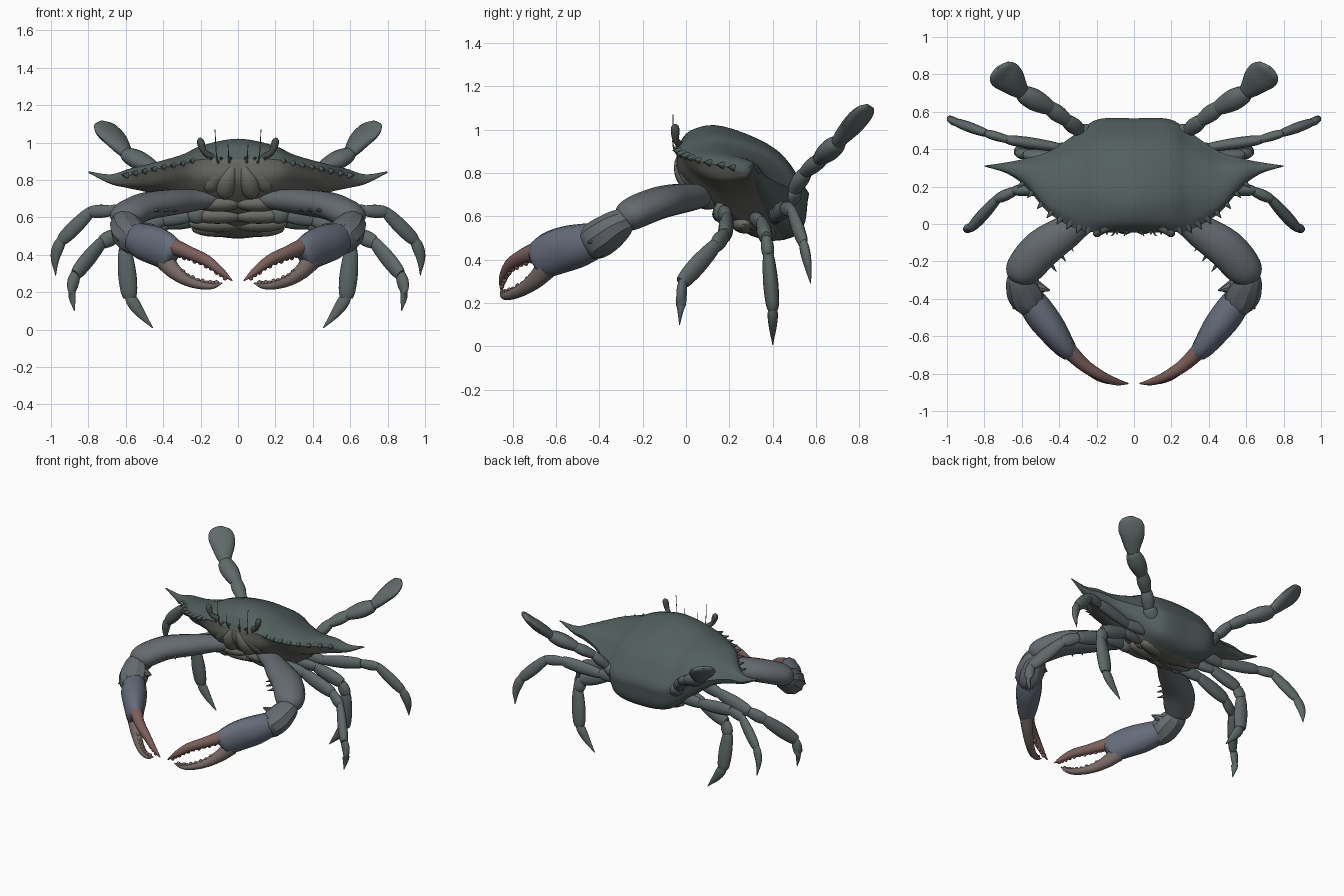
import bpy, bmesh, math
from mathutils import Vector, Matrix


def material(name, rgb):
    m = bpy.data.materials.new(name)
    m.diffuse_color = (*rgb, 1)
    return m


SHELL = material("shell_green", (0.085, 0.115, 0.11))
BELLY = material("belly_grey", (0.15, 0.15, 0.135))
LEG = material("leg_green", (0.115, 0.14, 0.14))
ARM = material("arm_blue_grey", (0.13, 0.145, 0.16))
PALM = material("palm_blue", (0.13, 0.15, 0.195))
TIP = material("finger_red", (0.20, 0.115, 0.105))
LOW = material("lower_finger_grey_red", (0.18, 0.14, 0.13))
DARK = material("eye_dark", (0.07, 0.08, 0.07))


def curve(pts, n):
    """Smooth curve through points of any dimension, n samples per span."""
    p = [tuple(2 * a - b for a, b in zip(pts[0], pts[1]))] + list(pts)
    p.append(tuple(2 * a - b for a, b in zip(pts[-1], pts[-2])))
    out = []
    for i in range(1, len(p) - 2):
        for k in range(n):
            t = k / n
            out.append(tuple(0.5 * (2 * b + (c - a) * t + (2 * a - 5 * b + 4 * c - d) * t * t
                                    + (3 * b - a - 3 * c + d) * t ** 3)
                             for a, b, c, d in zip(*p[i - 1:i + 3])))
    return out + [tuple(pts[-1])]


def finish(name, bm, mats, mirror=True, angle=50):
    bmesh.ops.recalc_face_normals(bm, faces=bm.faces)
    me = bpy.data.meshes.new(name)
    bm.to_mesh(me)
    bm.free()
    for m in mats:
        me.materials.append(m)
    me.polygons.foreach_set("use_smooth", [True] * len(me.polygons))
    me.set_sharp_from_angle(angle=math.radians(angle))
    ob = bpy.data.objects.new(name, me)
    bpy.context.collection.objects.link(ob)
    if mirror:
        ob.modifiers.new("mirror", "MIRROR").use_mirror_merge = False
    return ob


def loft(bm, rings, mat=lambda j: 0):
    vs = [[bm.verts.new(c) for c in r] for r in rings]
    n = len(rings[0])
    for a, b in zip(vs, vs[1:]):
        for j in range(n):
            f = bm.faces.new((a[j], a[(j + 1) % n], b[(j + 1) % n], b[j]))
            f.material_index = mat(j)
    bm.faces.new(vs[0][::-1])
    bm.faces.new(vs[-1])


def tube(bm, pts, up=(0, 0, 1), n=4, sides=14):
    """Tapered limb: pts are (x, y, z, half width, half height)."""
    s = curve(pts, n)
    rings = []
    for i, p in enumerate(s):
        t = (Vector(s[min(i + 1, len(s) - 1)][:3]) - Vector(s[max(i - 1, 0)][:3])).normalized()
        side = t.cross(Vector(up)).normalized()
        top = side.cross(t)
        w, h = max(p[3], .002), max(p[4], .002)
        rings.append([Vector(p[:3]) + side * w * math.cos(a) + top * h * math.sin(a)
                      for a in (2 * math.pi * k / sides for k in range(sides))])
    loft(bm, rings)


def ball(bm, c, r, seg=16):
    bmesh.ops.create_uvsphere(bm, u_segments=seg, v_segments=seg // 2, radius=1,
                              matrix=Matrix.Translation(c) @ Matrix.Diagonal((*r, 1)))


def spike(bm, base, tip, r):
    d = Vector(tip) - Vector(base)
    m = Matrix.Translation((Vector(base) + Vector(tip)) / 2) @ d.to_track_quat('Z', 'Y').to_matrix().to_4x4()
    bmesh.ops.create_cone(bm, cap_ends=True, segments=8, radius1=r, radius2=r * .08, depth=d.length, matrix=m)


# Carapace and belly: y,z outline per x station (front rim, 3 top, back rim, 3 under)
half = [
    (0, -.045, .91, .02, .995, .17, 1.015, .42, .905, .565, .71, .52, .52, .30, .51, -.01, .76),
    (.19, -.045, .91, .03, .965, .18, .98, .42, .885, .56, .70, .51, .54, .28, .55, .0, .77),
    (.30, -.03, .885, .05, .92, .18, .932, .37, .865, .49, .725, .44, .61, .25, .63, .04, .79),
    (.45, .055, .855, .10, .885, .19, .89, .31, .855, .39, .77, .36, .72, .26, .725, .12, .77),
    (.58, .20, .825, .225, .852, .27, .86, .315, .845, .35, .80, .335, .765, .28, .755, .23, .775),
    (.68, .27, .805, .28, .825, .30, .83, .315, .825, .33, .80, .32, .782, .30, .778, .28, .785),
    (.80, .308, .842, .309, .845, .31, .846, .311, .845, .312, .842, .311, .839, .31, .838, .309, .839)]
stations = curve([(-s[0], *s[1:]) for s in half[:0:-1]] + half, 8)
rings = []
for s in stations:
    p = [(s[i], s[i + 1]) for i in range(1, 17, 2)]
    loop = curve(p[:5], 5)[:-1] + curve(p[4:] + p[:1], 5)[:-1]
    rings.append([(s[0], y, z) for y, z in loop])
bm = bmesh.new()
loft(bm, rings, lambda j: 0 if j < 27 else 1)
finish("carapace", bm, [SHELL, BELLY], mirror=False)

# Saw teeth along the front rim
bm = bmesh.new()
rim = [s for s in stations if s[0] > 0]
for k in range(8):
    x = .25 + k * .049
    a, b = next((a, b) for a, b in zip(rim, rim[1:]) if a[0] <= x <= b[0])
    t = (x - a[0]) / (b[0] - a[0])
    y, z = a[1] + (b[1] - a[1]) * t, a[2] + (b[2] - a[2]) * t
    d = k / 7
    spike(bm, (x - .012, y + .02, z), (x + .008 + .022 * d, y - .02, z + .006), .022)
for x in (.04, .09, .145):
    spike(bm, (x, -.03, .91), (x, -.058, .92), .016)
finish("rim_teeth", bm, [SHELL])

# Mouth plates and breast plates
bm = bmesh.new()
tube(bm, [(.025, -.02, .88, .015, .02), (.04, -.025, .84, .035, .03), (.06, -.01, .79, .05, .04),
          (.07, .03, .735, .045, .04), (.07, .06, .70, .01, .01)], up=(0, 1, 0))
tube(bm, [(.08, -.02, .87, .015, .015), (.12, -.01, .82, .04, .03), (.15, .03, .77, .045, .04),
          (.16, .06, .73, .01, .01)], up=(0, 1, 0))
finish("mouth_plates", bm, [BELLY])
bm = bmesh.new()
for y, z, w in ((.10, .675, .13), (.18, .61, .15), (.27, .565, .155), (.37, .54, .14)):
    ball(bm, (.11, y, z), (w, .06, .045))
finish("breast_plates", bm, [BELLY])

# Eyes and feelers
bm = bmesh.new()
tube(bm, [(.14, -.02, .92, .02, .02), (.18, -.045, .95, .015, .015), (.195, -.05, .985, .02, .02),
          (.202, -.05, 1.012, .018, .018), (.205, -.05, 1.026, .004, .004)], up=(0, 1, 0))
finish("eye_stalk", bm, [DARK])
bm = bmesh.new()
for x, h in ((.05, .99), (.115, 1.07)):
    tube(bm, [(x * .9, -.04, .89, .008, .008), (x, -.06, .93, .003, .003), (x * 1.07, -.06, h, .002, .002)],
         up=(0, 1, 0), sides=6)
finish("feeler", bm, [LEG])


# Walking legs: joints (x, y, z, radius), each segment swells between joints
def limb(name, joints, up, flat=.7):
    bm = bmesh.new()
    for i, (a, b) in enumerate(zip(joints, joints[1:])):
        last = i == len(joints) - 2
        r = b[3]
        shape = ((-.03, .75), (.25, 1), (.6, .75), (1, .06)) if last else \
            ((-.04, .65), (.15, .85), (.55, 1), (.9, .9), (1.04, .7))
        bend = Vector((.018, 0, .012)) if last else Vector()
        pts = []
        for t, k in shape:
            p = Vector(a[:3]).lerp(Vector(b[:3]), t) + bend * math.sin(math.pi * min(max(t, 0), 1))
            pts.append((*p, r * k * flat, r * k))
        tube(bm, pts, up)
    ball(bm, joints[0][:3], (.06, .045, .055))
    return finish(name, bm, [LEG])


limb("front_leg", [(.22, .17, .62, 0), (.40, .19, .59, .045), (.63, .18, .515, .05), (.73, .135, .465, .043),
                   (.865, -.015, .30, .046), (.875, -.03, .10, .033)], (0, 0, 1))
limb("middle_leg", [(.20, .31, .59, 0), (.38, .35, .57, .045), (.575, .37, .50, .05), (.605, .38, .42, .043),
                    (.58, .40, .18, .050), (.455, .40, .008, .034)], (1, 0, .3))
limb("rear_leg", [(.20, .41, .61, 0), (.40, .41, .60, .042), (.67, .45, .635, .044), (.79, .485, .63, .036),
                  (.94, .54, .48, .040), (.975, .575, .29, .032)], (.3, 0, 1))

# Swimming legs with flat paddles
bm = bmesh.new()
FACE = (-.44, -.56, .70)
for a, b, r in (((.20, .45, .64), (.29, .50, .72), .055), ((.28, .49, .71), (.36, .555, .81), .044),
                ((.35, .545, .80), (.46, .63, .87), .046), ((.45, .62, .865), (.60, .70, .94), .06)):
    a, b = Vector(a), Vector(b)
    tube(bm, [(*a.lerp(b, t), r * k, r * k * .8) for t, k in ((-.05, .6), (.15, .8), (.55, 1), (.9, .85), (1.05, .6))],
         FACE)
tube(bm, [(.58, .69, .925, .03, .025), (.62, .725, .97, .056, .033), (.66, .77, 1.02, .08, .035),
          (.695, .80, 1.06, .086, .028), (.718, .825, 1.095, .066, .02), (.728, .838, 1.112, .015, .008)], FACE)
finish("swimming_paddle", bm, [LEG])

# Claw arms
bm = bmesh.new()
tube(bm, [(.13, .10, .70, .05, .045), (.25, .04, .69, .07, .06), (.36, -.04, .68, .09, .07),
          (.49, -.13, .66, .105, .074), (.58, -.23, .62, .10, .075), (.605, -.28, .59, .08, .065),
          (.61, -.30, .575, .04, .03)])
for x, y in ((.33, -.125), (.37, -.18), (.42, -.235)):
    spike(bm, (x + .045, y + .045, .645), (x - .006, y - .02, .635), .02)
finish("upper_arm", bm, [ARM])
bm = bmesh.new()
tube(bm, [(.605, -.255, .60, .05, .05), (.605, -.30, .57, .08, .07), (.585, -.36, .525, .098, .085),
          (.565, -.41, .49, .09, .088), (.55, -.44, .465, .065, .075), (.545, -.45, .46, .03, .04)], sides=10)
spike(bm, (.62, -.38, .50), (.645, -.455, .48), .045)
spike(bm, (.54, -.33, .54), (.45, -.355, .56), .045)
finish("wrist", bm, [ARM], angle=30)
bm = bmesh.new()
tube(bm, [(.575, -.37, .50, .04, .05), (.55, -.41, .49, .075, .08), (.495, -.49, .465, .085, .10),
          (.435, -.57, .445, .078, .106), (.385, -.64, .42, .064, .102), (.352, -.68, .395, .05, .085),
          (.342, -.69, .385, .02, .04)], sides=12)
ball(bm, (.385, -.64, .455), (.062, .05, .065))
finish("palm", bm, [PALM])

# Claw fingers with biting teeth
upper = [(.385, -.635, .465, .045, .045), (.335, -.69, .44, .042, .043), (.26, -.76, .41, .034, .035),
         (.17, -.815, .37, .027, .03), (.09, -.845, .31, .018, .02), (.03, -.853, .26, .003, .003)]
lower = [(.39, -.64, .365, .045, .055), (.34, -.69, .31, .038, .042), (.27, -.755, .262, .03, .03),
         (.19, -.815, .236, .024, .022), (.13, -.842, .234, .015, .015), (.085, -.853, .25, .003, .003)]
for name, path, sign, m in (("upper_finger", upper, -1, TIP), ("lower_finger", lower, 1, LOW)):
    bm = bmesh.new()
    tube(bm, path)
    for i, p in enumerate(curve(path, 3)[4:-2]):
        ball(bm, (p[0], p[1], p[2] + sign * p[4] * .9), (.014, .012, .012 + .005 * (i % 2)), 8)
    finish(name, bm, [m])
